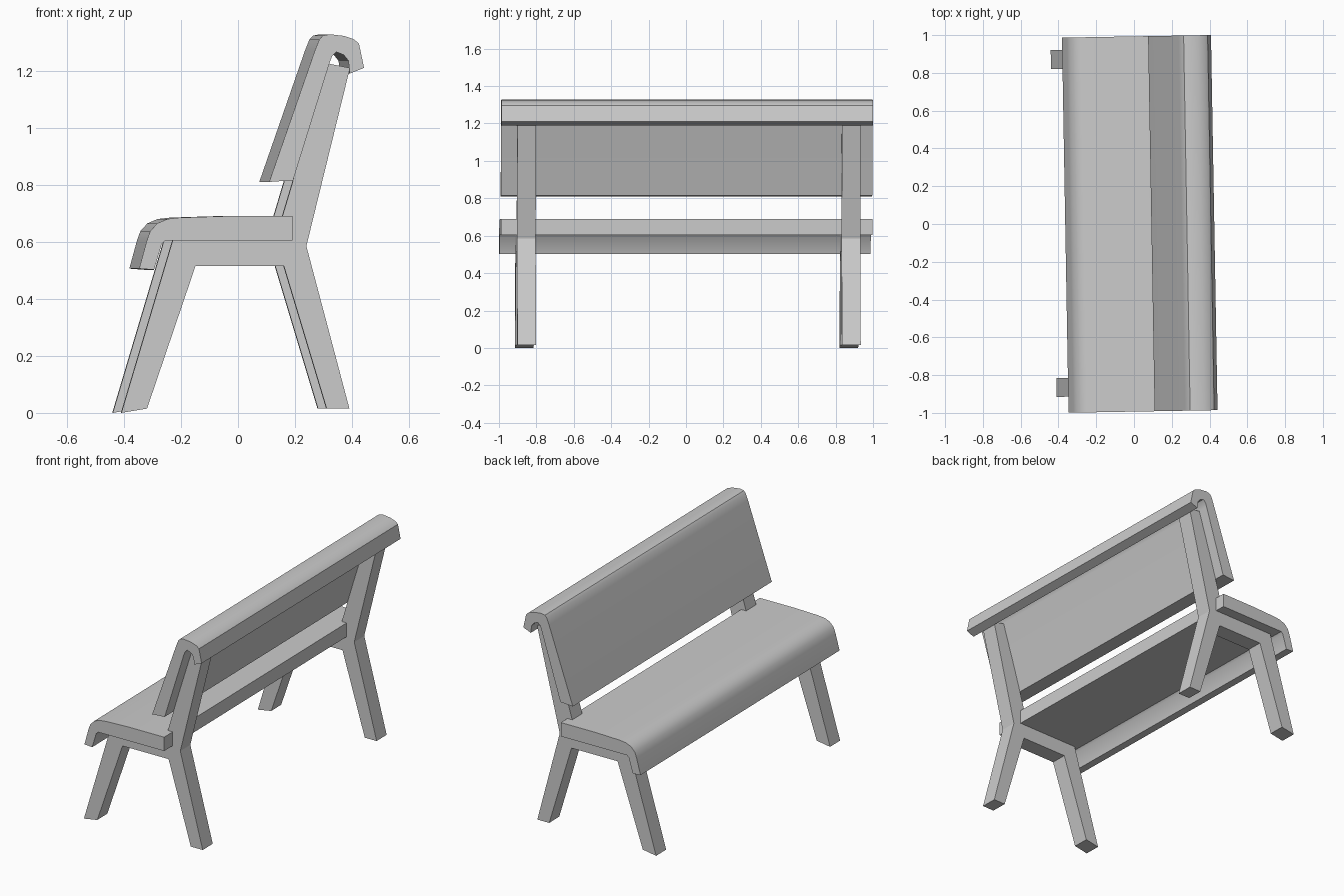
import bpy, bmesh, math

if "Cube" in bpy.data.objects:
    bpy.data.objects.remove(bpy.data.objects["Cube"])

TURN = math.radians(1.0)  # the whole bench is turned slightly


def extrude_profile(name, profile, y0, y1, smooth=False):
    """Solid made from an (x, z) outline swept from y0 to y1."""
    bm = bmesh.new()
    near = [bm.verts.new((x, y0, z)) for x, z in profile]
    far = [bm.verts.new((x, y1, z)) for x, z in profile]
    bm.faces.new(near)
    bm.faces.new(far[::-1])
    n = len(profile)
    for i in range(n):
        j = (i + 1) % n
        bm.faces.new((near[j], near[i], far[i], far[j]))
    bmesh.ops.recalc_face_normals(bm, faces=bm.faces)
    mesh = bpy.data.meshes.new(name)
    bm.to_mesh(mesh)
    bm.free()
    obj = bpy.data.objects.new(name, mesh)
    bpy.context.collection.objects.link(obj)
    obj.rotation_euler.z = TURN
    if smooth:
        bpy.ops.object.select_all(action='DESELECT')
        obj.select_set(True)
        bpy.context.view_layer.objects.active = obj
        bpy.ops.object.shade_smooth_by_angle(angle=math.radians(32))
    return obj


# Seat: flat plank rolling over into a front lip
seat = [(0.173, 0.605), (0.173, 0.69), (-0.06, 0.69), (-0.22, 0.685),
        (-0.265, 0.68), (-0.30, 0.665), (-0.325, 0.638), (-0.337, 0.605),
        (-0.364, 0.506), (-0.312, 0.502), (-0.285, 0.592), (-0.272, 0.605)]
extrude_profile("seat", seat, -0.993, 0.993, smooth=True)

# Backrest: leaning panel hooking over backwards at the top
backrest = [(0.092, 0.81), (0.252, 1.27), (0.268, 1.31), (0.28, 1.323),
            (0.305, 1.328), (0.355, 1.322), (0.39, 1.31), (0.407, 1.295),
            (0.425, 1.21), (0.375, 1.19), (0.37, 1.235), (0.353, 1.256),
            (0.328, 1.266), (0.312, 1.25), (0.303, 1.225), (0.176, 0.816)]
extrude_profile("backrest", backrest, -0.993, 0.993, smooth=True)

# Side frames: both legs, seat rail and back support in one flat piece
frame = [(-0.425, 0.0), (-0.335, 0.015), (-0.165, 0.515), (0.145, 0.515),
         (0.295, 0.015), (0.375, 0.015), (0.224, 0.585), (0.377, 1.21),
         (0.300, 1.225), (0.14, 0.69), (0.115, 0.605), (-0.245, 0.605)]
for side, y in (("near", -0.908), ("far", 0.828)):
    extrude_profile(side + "_leg_frame", frame, y, y + 0.1)
